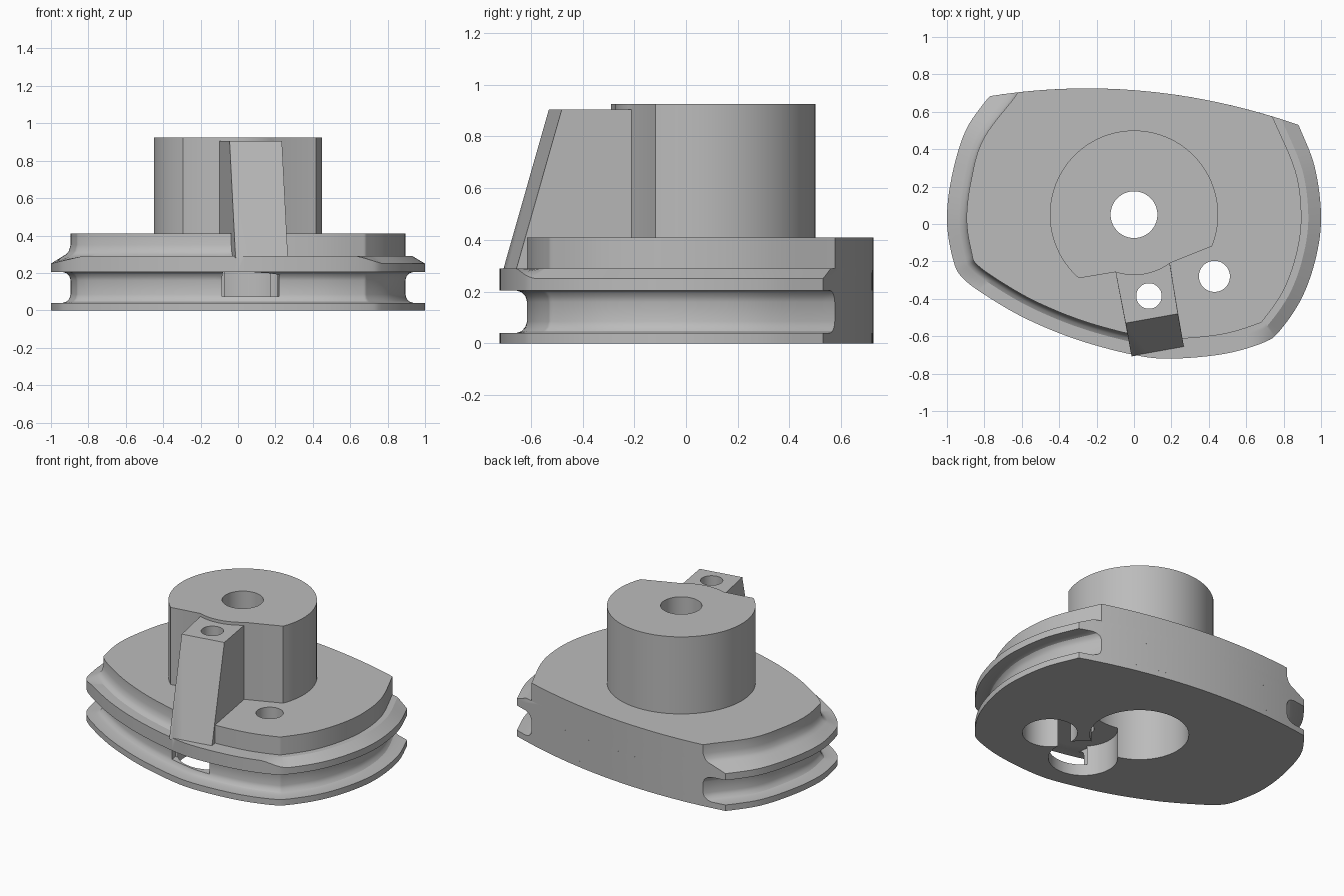
import bpy, bmesh, math
from mathutils import Vector, Matrix

cube = bpy.data.objects.get("Cube")
if cube:
    bpy.data.objects.remove(cube, do_unlink=True)

grey = bpy.data.materials.new("plain_grey")
grey.use_nodes = True
grey.diffuse_color = (0.5, 0.5, 0.5, 1)
grey.node_tree.nodes["Principled BSDF"].inputs["Base Color"].default_value = (0.5, 0.5, 0.5, 1)


def loft(name, rings):
    """Solid from stacked rings of equal length, capped at both ends."""
    bm = bmesh.new()
    rows = [[bm.verts.new(p) for p in ring] for ring in rings]
    n = len(rows[0])
    for low, high in zip(rows, rows[1:]):
        for i in range(n):
            j = (i + 1) % n
            bm.faces.new((low[i], low[j], high[j], high[i]))
    bm.faces.new(rows[0][::-1])
    bm.faces.new(rows[-1])
    bmesh.ops.recalc_face_normals(bm, faces=bm.faces)
    mesh = bpy.data.meshes.new(name)
    bm.to_mesh(mesh)
    bm.free()
    mesh.materials.append(grey)
    ob = bpy.data.objects.new(name, mesh)
    bpy.context.collection.objects.link(ob)
    return ob


def prism(name, outline, z0, z1):
    return loft(name, [[(x, y, z) for x, y in outline] for z in (z0, z1)])


def arc(cx, cy, r, a0, a1, n):
    return [(cx + r * math.cos(math.radians(a0 + (a1 - a0) * i / n)),
             cy + r * math.sin(math.radians(a0 + (a1 - a0) * i / n))) for i in range(n + 1)]


def cylinder(name, x, y, r, z0, z1):
    return prism(name, arc(x, y, r, 0, 360, 64)[:-1], z0, z1)


def spline(points, steps=6):
    """Catmull-Rom curve through the points."""
    p = [2 * points[0] - points[1]] + points + [2 * points[-1] - points[-2]]
    out = []
    for a, b, c, d in zip(p, p[1:], p[2:], p[3:]):
        for s in range(steps):
            t = s / steps
            out.append(0.5 * (2 * b + (c - a) * t + (2 * a - 5 * b + 4 * c - d) * t * t
                              + (3 * b - a - 3 * c + d) * t ** 3))
    return out + [points[-1]]


def back_y(x):
    return 0.725 - 0.153 * (x + 0.25) ** 2


# Cam outline, from the back right corner round the front to the back left corner
outer = [Vector(p) for p in (
    (-0.77, 0.69), (-0.9, 0.5), (-0.975, 0.25), (-1, 0.02), (-0.97, -0.18), (-0.92, -0.285),
    (-0.78, -0.39), (-0.57, -0.51), (-0.3, -0.62), (0, -0.7), (0.2, -0.72), (0.48, -0.695),
    (0.69, -0.635), (0.78, -0.57), (0.9, -0.39), (0.975, -0.17), (1, 0.05), (0.965, 0.31),
    (0.88, 0.53))]
inner = []
for i, p in enumerate(outer):
    t = (outer[min(i + 1, len(outer) - 1)] - outer[max(i - 1, 0)]).normalized()
    inner.append(p + 0.105 * Vector((-t.y, t.x)))
inner[0], inner[-1] = Vector((-0.62, 0.7)), Vector((0.74, 0.575))
outer, inner = spline(outer), spline(inner)


def lip_z(p):
    """Height of the middle flange's rim: lower at both sides than in front."""
    if p.x < 0:
        t = (p.x + 1) / 0.17 if p.y < 0 else 0
    else:
        t = (0.77 - p.x) / 0.13 if p.y < 0 else 0
    return 0.25 + 0.04 * min(max(t, 0), 1)


def ring(level):
    """One level of the body; its back edge always follows the back arc."""
    f_right, z_right, f_left, z_left = level
    pts = []
    for o, n in zip(outer, inner):
        f, z = (f_right, z_right) if o.x < 0.03 else (f_left, z_left)
        q = o.lerp(n, f)
        pts.append(Vector((q.x, q.y, lip_z(o) if z is None else z)))
    a, b = pts[-1], pts[0]
    a.y, b.y = back_y(a.x), back_y(b.x)
    for i in range(1, 24):
        q = a.lerp(b, i / 24)
        pts.append(Vector((q.x, back_y(q.x), q.z)))
    return pts


# Base flange, lower groove with filleted corners, middle flange, upper step
even = [(0, 0), (0, 0.04), (0.6, 0.04), (0.8, 0.047), (0.94, 0.063), (1, 0.085),
        (1, 0.16), (0.94, 0.182), (0.8, 0.198), (0.6, 0.205), (0, 0.205), (0, None)]
levels = [(f, z, f, z) for f, z in even]
levels += [(0.62, 0.29, 0.65, 0.29), (0.78, 0.3, 0.8, 0.29), (0.91, 0.317, 0.92, 0.29),
           (1, 0.35, 1, 0.29), (1, 0.41, 1, 0.41)]
body = loft("cam_body", [ring(v) for v in levels])

# Hub with a stepped notch at the front
hub_outline = arc(0, 0.05, 0.45, -22, 229, 72) + arc(0, 0.05, 0.323, 252, 307, 14)
hub = prism("hub", hub_outline, 0.35, 0.925)

# Sloping arm in front of the hub
top_z, foot_z = 0.905, 0.28
arm = loft("arm", [
    [(-0.1, -0.25, foot_z), (-0.013, -0.708, foot_z), (0.267, -0.658, foot_z), (0.19, -0.2, foot_z)],
    [(-0.1, -0.25, top_z), (-0.045, -0.53, top_z), (0.235, -0.48, top_z), (0.19, -0.2, top_z)]])

# Bores, counterbores and the window into the lower groove
window = prism("window_cutter", [(-0.148, -0.07), (0.148, -0.07), (0.148, 0.07), (-0.148, 0.07)],
               0.075, 0.204)
window.data.transform(Matrix.Translation((0.065, -0.58, 0)) @ Matrix.Rotation(math.radians(8), 4, "Z"))
cutters = [
    cylinder("hub_bore_cutter", 0, 0.05, 0.3, -0.1, 0.8),
    cylinder("hub_hole_cutter", 0, 0.05, 0.125, 0.7, 1.1),
    cylinder("arm_pocket_cutter", 0.08, -0.385, 0.21, -0.1, 0.204),
    cylinder("arm_hole_cutter", 0.08, -0.385, 0.068, 0.1, 1.1),
    cylinder("side_pocket_cutter", 0.43, -0.28, 0.167, -0.1, 0.203),
    cylinder("side_hole_cutter", 0.43, -0.28, 0.083, 0.1, 0.6),
    window]

# Combine into one solid, then drop the helpers
for part, mode in [(hub, "UNION"), (arm, "UNION")] + [(c, "DIFFERENCE") for c in cutters]:
    mod = body.modifiers.new(part.name, "BOOLEAN")
    mod.operation, mod.object, mod.solver = mode, part, "EXACT"
bpy.context.view_layer.update()
solid = bpy.data.meshes.new_from_object(body.evaluated_get(bpy.context.evaluated_depsgraph_get()))
body.modifiers.clear()
body.data = solid
for part in [hub, arm] + cutters:
    bpy.data.objects.remove(part, do_unlink=True)

for ob in bpy.context.selected_objects:
    ob.select_set(False)
body.select_set(True)
bpy.context.view_layer.objects.active = body
bpy.ops.object.shade_smooth_by_angle(angle=math.radians(28))
